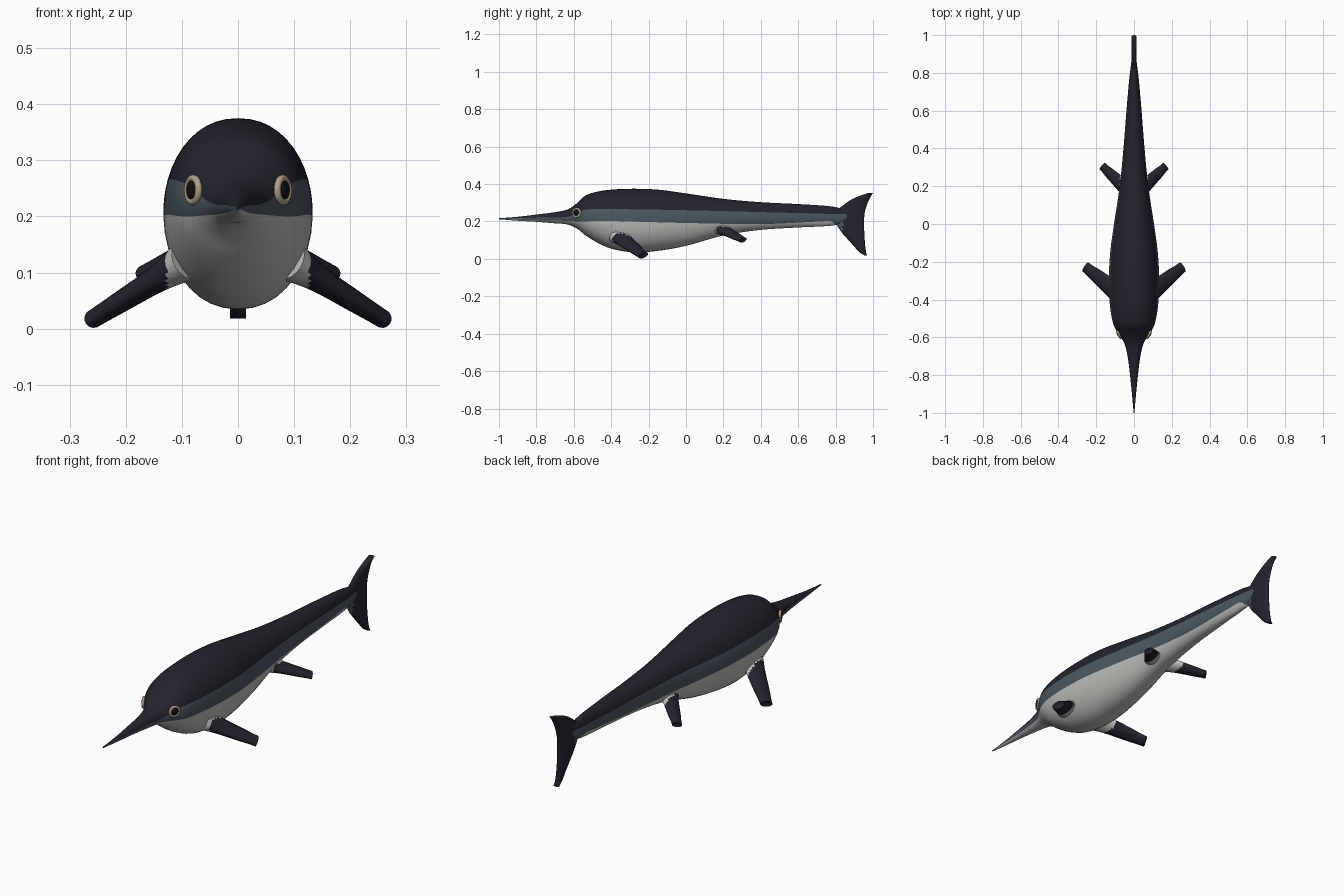
import bpy, bmesh, math
from mathutils import Vector

old = bpy.data.objects.get("Cube")
if old:
    bpy.data.objects.remove(old, do_unlink=True)


def material(name, rgb):
    mat = bpy.data.materials.new(name)
    mat.use_nodes = True
    colour = (*rgb, 1)
    mat.diffuse_color = colour
    mat.node_tree.nodes["Principled BSDF"].inputs["Base Color"].default_value = colour
    return mat


NAVY = material("dark navy skin", (.017, .017, .027))
SLATE = material("slate grey flank", (.07, .095, .12))
PALE = material("pale belly", (.5, .5, .48))
BEIGE = material("beige eye ring", (.42, .35, .23))
BLACK = material("black pupil", (.006, .006, .008))


def curve(table, column, t):
    """Smooth interpolation of one column of a table keyed by its first column."""
    t = min(max(t, table[0][0]), table[-1][0])
    i = 0
    while i < len(table) - 2 and t > table[i + 1][0]:
        i += 1

    def slope(k):
        lo, hi = table[max(k - 1, 0)], table[min(k + 1, len(table) - 1)]
        return (hi[column] - lo[column]) / (hi[0] - lo[0])

    a, b = table[i], table[i + 1]
    width = b[0] - a[0]
    u = (t - a[0]) / width
    return (a[column] * (1 + 2 * u) * (1 - u) ** 2 + slope(i) * width * u * (1 - u) ** 2
            + b[column] * u * u * (3 - 2 * u) + slope(i + 1) * width * u * u * (u - 1))


def loft(name, rings, mats, rule):
    """Skin closed rings; rule(centre, side) picks the material slot."""
    bm = bmesh.new()
    loops = [[bm.verts.new(p) for p in ring] for ring in rings]
    count = len(rings[0])
    for a, b in zip(loops, loops[1:]):
        for j in range(count):
            k = (j + 1) % count
            face = bm.faces.new((a[j], a[k], b[k], b[j]))
            face.material_index = rule(face.calc_center_median(), j)
    for cap in (loops[0], loops[-1]):
        face = bm.faces.new(cap)
        face.material_index = rule(face.calc_center_median(), 0)
    bmesh.ops.recalc_face_normals(bm, faces=bm.faces)
    mesh = bpy.data.meshes.new(name)
    bm.to_mesh(mesh)
    bm.free()
    for mat in mats:
        mesh.materials.append(mat)
    obj = bpy.data.objects.new(name, mesh)
    bpy.context.collection.objects.link(obj)
    smooth(obj)
    return obj


def smooth(obj):
    bpy.ops.object.select_all(action="DESELECT")
    obj.select_set(True)
    bpy.context.view_layer.objects.active = obj
    bpy.ops.object.shade_smooth_by_angle(angle=math.radians(50))


def oval(centre, u, v, count=20):
    turns = [2 * math.pi * i / count for i in range(count)]
    return [centre + u * math.cos(a) + v * math.sin(a) for a in turns]


# Body stations: y, underside, top, half width
BODY = [(-1, .212, .217, .002), (-.9, .204, .225, .011), (-.8, .198, .237, .021),
        (-.7, .19, .25, .034), (-.63, .183, .266, .052), (-.58, .16, .3, .082),
        (-.54, .128, .337, .106), (-.48, .09, .358, .121), (-.4, .055, .37, .13),
        (-.28, .035, .375, .133), (-.15, .043, .37, .126), (0, .07, .35, .106),
        (.2, .125, .321, .076), (.4, .155, .303, .056), (.6, .168, .293, .04),
        (.78, .178, .28, .024), (.86, .195, .262, .014)]
# Colour borders: y, navy to slate, slate to pale
BANDS = [(-1, .216, .213), (-.8, .22, .207), (-.63, .226, .203), (-.56, .258, .2),
         (-.45, .266, .203), (0, .26, .192), (.4, .25, .186), (.72, .242, .2),
         (.78, .24, .2), (.82, .24, .16), (.86, .24, .16)]
STEPS = (9, 4, 9)


def body_ring(y):
    low, high, width = (curve(BODY, c, y) for c in (1, 2, 3))
    mid, half = (low + high) / 2, (high - low) / 2
    borders = [math.acos(min(max((curve(BANDS, c, y) - mid) / half, -.995), .995))
               for c in (1, 2)]
    marks = [0, *borders, math.pi]
    angles = [marks[s] + (marks[s + 1] - marks[s]) * i / STEPS[s]
              for s in range(3) for i in range(STEPS[s])] + [math.pi]
    side = [Vector((width * math.sin(a) ** .92 if 0 < a < math.pi else 0, y,
                    mid + half * math.cos(a))) for a in angles]
    return side + [Vector((-p.x, p.y, p.z)) for p in reversed(side[1:-1])]


def body_band(centre, j):
    j = min(j, 2 * sum(STEPS) - 1 - j)
    return 0 if j < STEPS[0] else 1 if j < STEPS[0] + STEPS[1] else 2


stations = [-1 + 1.86 * i / 150 for i in range(151)]
loft("body", [body_ring(y) for y in stations], [NAVY, SLATE, PALE], body_band)

# Upright crescent tail: z, leading edge, trailing edge
TAIL = [(.018, .955, .967), (.035, .928, .963), (.07, .896, .958), (.11, .86, .955),
        (.15, .826, .953), (.2, .8, .952), (.25, .8, .956), (.285, .838, .966),
        (.315, .88, .978), (.338, .93, .99), (.352, .975, 1)]


def tail_ring(z):
    lead, trail = curve(TAIL, 1, z), curve(TAIL, 2, z)
    return oval(Vector((0, (lead + trail) / 2, z)),
                Vector((0, (trail - lead) / 2, 0)), Vector((.014, 0, 0)), 24)


heights = [TAIL[0][0] + (TAIL[-1][0] - TAIL[0][0]) * i / 40 for i in range(41)]
loft("tail_fin", [tail_ring(z) for z in heights], [NAVY, SLATE],
     lambda c, j: 1 if c.y < .838 and c.z < .23 else 0)

# Paddle shape along its length: t, chord scale, thickness scale
PADDLE = [(0, 1.25, 1.7), (.2, 1.1, 1.25), (.4, 1, 1), (.7, .85, .85),
          (.9, .7, .75), (1, .68, .72)]


def paddle(name, root, tip, chord, thick, pale_to, sign):
    root, tip = (Vector((p[0] * sign, p[1], p[2])) for p in (root, tip))
    axis = (tip - root).normalized()
    back = Vector((0, 1, 0))
    back = (back - axis * back.dot(axis)).normalized()
    up = axis.cross(back)
    rings = []
    for i in range(25):
        t = i / 24
        ring = oval(root.lerp(tip, t), back * chord * curve(PADDLE, 1, t),
                    up * thick * curve(PADDLE, 2, t))
        rings.append(ring)
    # Shallow notch in the blunt end
    end = [p.lerp(tip, .5) - axis * .008 for p in rings[-1]]
    rings.append(end)
    loft(name, rings, [NAVY, PALE], lambda c, j: 1 if abs(c.x) < pale_to else 0)


def eye(label, sign):
    centre = Vector((.08 * sign, -.585, .247))
    facing = Vector((.88 * sign, -.47, .02)).normalized()
    turn = facing.to_track_quat("Z", "Y").to_euler()
    bpy.ops.mesh.primitive_torus_add(major_radius=.021, minor_radius=.0065, major_segments=32,
                                     minor_segments=10, location=centre, rotation=turn)
    ring = bpy.context.object
    ring.name = label + "_eye_ring"
    ring.data.materials.append(BEIGE)
    smooth(ring)
    bpy.ops.mesh.primitive_uv_sphere_add(segments=24, ring_count=12, radius=.019,
                                         location=centre, rotation=turn)
    pupil = bpy.context.object
    pupil.name = label + "_pupil"
    pupil.scale.z = .5
    pupil.data.materials.append(BLACK)
    smooth(pupil)


# Paired limbs and eyes
for label, sign in (("left", 1), ("right", -1)):
    paddle(label + "_front_flipper", (.085, -.365, .125), (.257, -.228, .018),
           .044, .023, .128, sign)
    paddle(label + "_rear_flipper", (.04, .185, .163), (.168, .306, .1),
           .034, .018, .073, sign)
    eye(label, sign)
